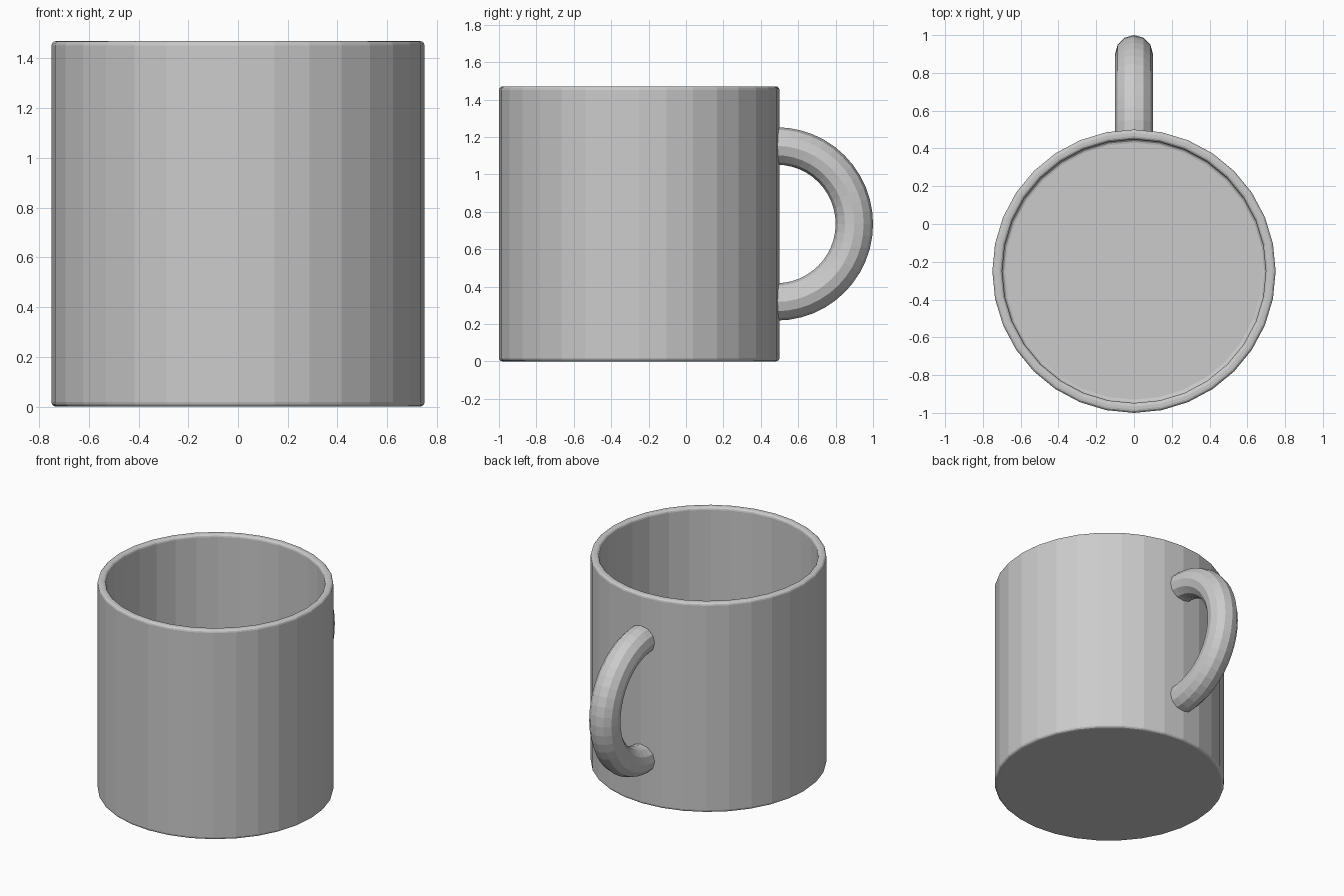
import bpy, bmesh
from math import sin, cos, pi

if "Cube" in bpy.data.objects:
    bpy.data.objects.remove(bpy.data.objects["Cube"])

SIDES = 32
R, WALL, HEIGHT, CY = 0.75, 0.052, 1.47, -0.25


def make_object(name, bm):
    bmesh.ops.recalc_face_normals(bm, faces=bm.faces)
    mesh = bpy.data.meshes.new(name)
    bm.to_mesh(mesh)
    bm.free()
    obj = bpy.data.objects.new(name, mesh)
    bpy.context.collection.objects.link(obj)
    return obj


def bridge(bm, a, b):
    n = len(a)
    for i in range(n):
        bm.faces.new((a[i], a[(i + 1) % n], b[(i + 1) % n], b[i]))


# Mug body: outer wall, rim, inner wall and floor, with rounded edges
bm = bmesh.new()
profile = [(R, 0), (R, HEIGHT), (R - WALL, HEIGHT), (R - WALL, WALL)]
rings = [[bm.verts.new((r * cos(2 * pi * i / SIDES), r * sin(2 * pi * i / SIDES), z))
          for i in range(SIDES)] for r, z in profile]
for a, b in zip(rings, rings[1:]):
    bridge(bm, a, b)
bm.faces.new(rings[0])
bm.faces.new(rings[-1])
body = make_object("mug_body", bm)
body.location = (0, CY, 0)
bevel = body.modifiers.new("rounded_rim", 'BEVEL')
bevel.width = 0.018
bevel.segments = 3
bevel.limit_method = 'ANGLE'
bevel.angle_limit = 0.7

# Handle: half torus whose ends sit inside the wall
bm = bmesh.new()
MAJOR, MINOR, STEPS, TUBE = 0.417, 0.1, 24, 12
rings = []
for s in range(STEPS + 1):
    t = -pi / 2 + pi * s / STEPS
    ring = []
    for k in range(TUBE):
        u = 2 * pi * k / TUBE
        d = MAJOR + MINOR * cos(u)
        ring.append(bm.verts.new((MINOR * sin(u), d * cos(t), d * sin(t))))
    rings.append(ring)
for a, b in zip(rings, rings[1:]):
    bridge(bm, a, b)
bm.faces.new(rings[0])
bm.faces.new(rings[-1])
handle = make_object("handle", bm)
handle.location = (0, 0.483, HEIGHT / 2)
